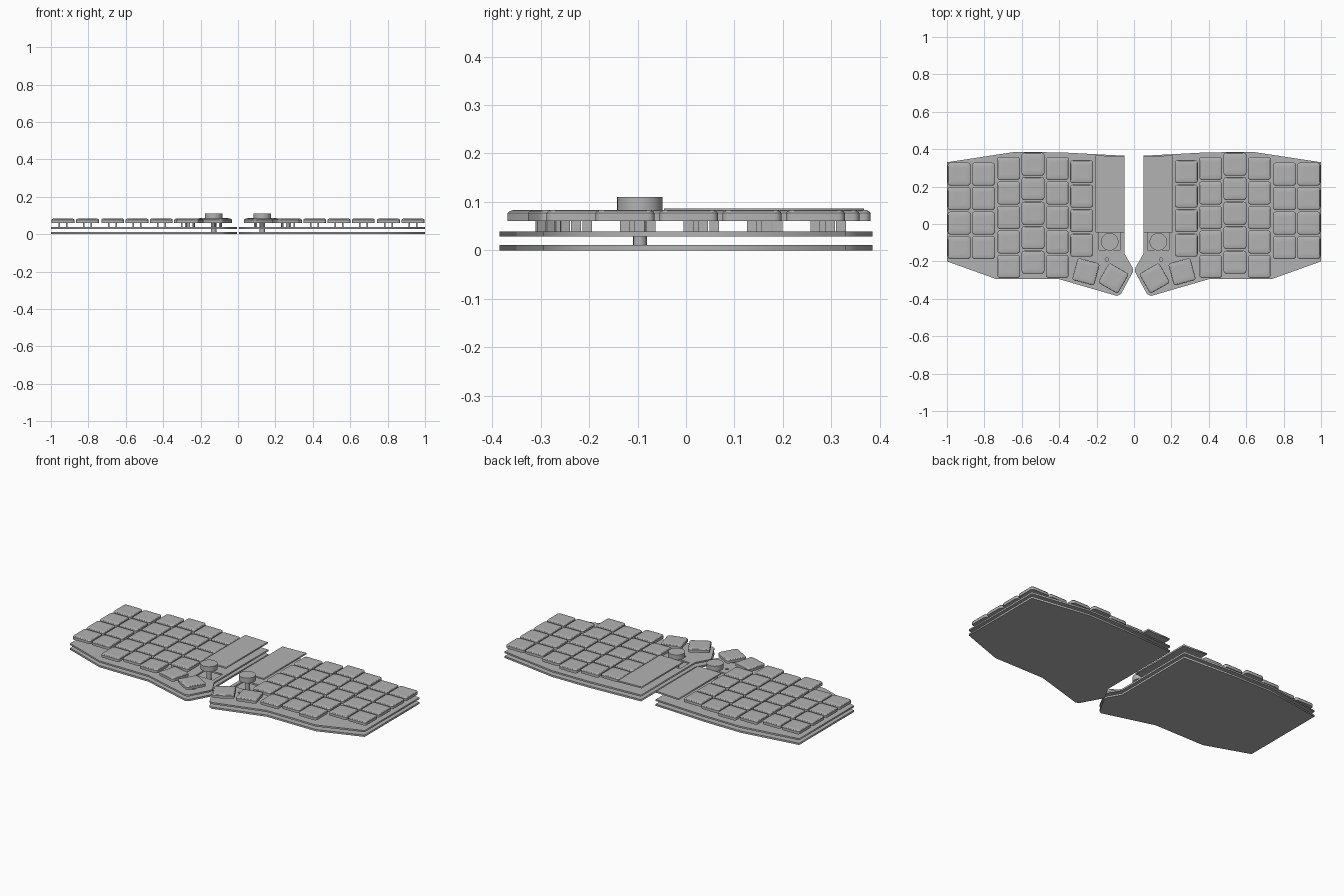
import bpy, bmesh, math
from mathutils import Matrix, Vector

if "Cube" in bpy.data.objects:
    bpy.data.objects.remove(bpy.data.objects["Cube"])

GREY = (0.45, 0.45, 0.45, 1)
mat = bpy.data.materials.new("plain grey")
mat.use_nodes = True
mat.diffuse_color = GREY
mat.node_tree.nodes["Principled BSDF"].inputs["Base Color"].default_value = GREY


def place(name, data):
    data.materials.append(mat)
    obj = bpy.data.objects.new(name, data)
    bpy.context.scene.collection.objects.link(obj)
    return obj


def sheet(name, loops, side, z0, z1):
    """Flat plate from an outline; further loops become holes."""
    cu = bpy.data.curves.new(name, 'CURVE')
    cu.dimensions = '2D'
    cu.fill_mode = 'BOTH'
    cu.extrude = (z1 - z0) / 2
    for loop in loops:
        sp = cu.splines.new('POLY')
        sp.points.add(len(loop) - 1)
        for p, (x, y) in zip(sp.points, loop):
            p.co = (x * side, y, 0, 1)
        sp.use_cyclic_u = True
    place(name, cu).location.z = (z0 + z1) / 2


def rect(x0, x1, y0, y1):
    return [(x0, y0), (x1, y0), (x1, y1), (x0, y1)]


def circle(x, y, r, n):
    return [(x + r * math.cos(2 * math.pi * i / n),
             y + r * math.sin(2 * math.pi * i / n)) for i in range(n)]


def rounded_square(half, r, steps=4):
    pts = []
    for q in range(4):
        c = Matrix.Rotation(q * math.pi / 2, 2) @ Vector((half - r, half - r))
        for s in range(steps + 1):
            a = (q + s / steps) * math.pi / 2
            pts.append((c.x + r * math.cos(a), c.y + r * math.sin(a)))
    return pts


def loft(bm, rings):
    """Closed solid through a stack of (outline, z) rings."""
    vs = [[bm.verts.new((x, y, z)) for x, y in ring] for ring, z in rings]
    n = len(vs[0])
    for a, b in zip(vs, vs[1:]):
        for i in range(n):
            j = (i + 1) % n
            bm.faces.new((a[i], a[j], b[j], b[i]))
    bm.faces.new(vs[0][::-1])
    bm.faces.new(vs[-1])


def finish(name, bm):
    bmesh.ops.recalc_face_normals(bm, faces=bm.faces)
    me = bpy.data.meshes.new(name)
    bm.to_mesh(me)
    bm.free()
    me.shade_smooth()
    me.set_sharp_from_angle(angle=math.radians(30))
    return me


# Keycap with a softened rim, shallow dish and two stem prongs
bm = bmesh.new()
loft(bm, [(rounded_square(0.061, 0.014), 0.061),
          (rounded_square(0.061, 0.014), 0.077),
          (rounded_square(0.058, 0.013), 0.081),
          (rounded_square(0.053, 0.012), 0.083),
          (rounded_square(0.030, 0.008), 0.082)])
for px in (-0.02, 0.02):
    prong = rect(px - 0.004, px + 0.004, -0.01, 0.01)
    loft(bm, [(prong, 0.039), (prong, 0.0615)])
key_mesh = finish("keycap", bm)
key_mesh.materials.append(mat)

# Dial with its shaft
KNOB = (0.13, -0.095)
bm = bmesh.new()
loft(bm, [(circle(0, 0, 0.047, 40), 0.078), (circle(0, 0, 0.047, 40), 0.11)])
loft(bm, [(circle(0, 0, 0.014, 16), 0.01), (circle(0, 0, 0.014, 16), 0.079)])
knob_mesh = finish("dial", bm)
knob_mesh.materials.append(mat)

OUTLINE = [(0.05, 0.365), (0.39, 0.383), (0.64, 0.385), (1.0, 0.33),
           (1.0, -0.2), (0.735, -0.295), (0.4, -0.295), (0.09, -0.385),
           (0.07, -0.375), (0.005, -0.255), (0.007, -0.235), (0.05, -0.16)]
# Column x, centre of the rearmost key, number of keys
COLUMNS = [(0.28, 0.28, 4), (0.41, 0.297, 5), (0.54, 0.32, 5),
           (0.67, 0.297, 5), (0.805, 0.267, 4), (0.935, 0.267, 4)]
THUMBS = [(0.11, -0.29, 30), (0.257, -0.255, 15)]
PITCH = 0.131


def add_shared(name, mesh, x, y, turn=0):
    obj = bpy.data.objects.new(name, mesh)
    obj.location = (x, y, 0)
    obj.rotation_euler.z = math.radians(turn)
    bpy.context.scene.collection.objects.link(obj)


for side, label in ((1, "left"), (-1, "right")):
    # Stacked plates; the upper one has the dial opening and a small hole
    sheet(label + "_bottom_plate", [OUTLINE], side, 0, 0.011)
    sheet(label + "_switch_plate",
          [OUTLINE, rect(0.073, 0.187, -0.14, -0.045),
           circle(0.145, -0.19, 0.009, 16)], side, 0.029, 0.039)
    # Raised cover strip near the middle
    sheet(label + "_cover", [[(0.05, -0.045), (0.207, -0.045),
          (0.207, 0.367), (0.05, 0.36)]], side, 0.078, 0.087)
    add_shared(label + "_dial", knob_mesh, side * KNOB[0], KNOB[1])
    for c, (x, top, count) in enumerate(COLUMNS):
        for r in range(count):
            add_shared(f"{label}_key_{c}_{r}", key_mesh, side * x, top - r * PITCH)
    for i, (x, y, turn) in enumerate(THUMBS):
        add_shared(f"{label}_thumb_key_{i}", key_mesh, side * x, y, side * turn)
